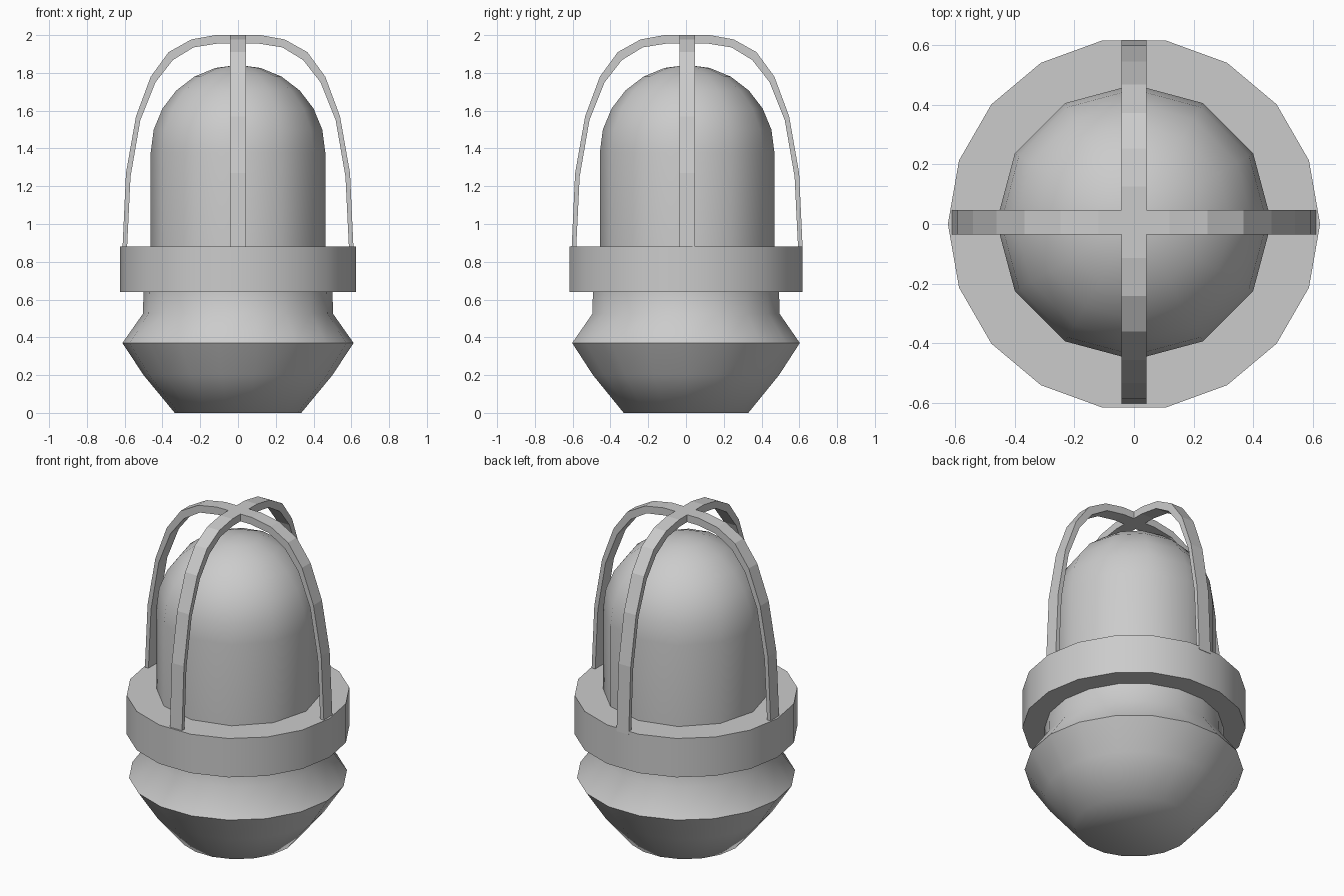
import bpy, bmesh
from math import sin, cos, pi, radians

if "Cube" in bpy.data.objects:
    bpy.data.objects.remove(bpy.data.objects["Cube"])


def finish(name, bm, smooth=None):
    bmesh.ops.recalc_face_normals(bm, faces=bm.faces)
    mesh = bpy.data.meshes.new(name)
    bm.to_mesh(mesh)
    bm.free()
    ob = bpy.data.objects.new(name, mesh)
    bpy.context.collection.objects.link(ob)
    if smooth:
        bpy.ops.object.select_all(action='DESELECT')
        ob.select_set(True)
        bpy.context.view_layer.objects.active = ob
        bpy.ops.object.shade_smooth_by_angle(angle=radians(smooth))
    return ob


def lathe(name, profile, sides, y=0.0, smooth=35):
    """Revolve (radius, z) points around z, with flat caps at both ends."""
    bm = bmesh.new()
    rings = [[bm.verts.new((r * cos(2 * pi * i / sides), y + r * sin(2 * pi * i / sides), z))
              for i in range(sides)] for r, z in profile]
    for a, b in zip(rings, rings[1:]):
        for i in range(sides):
            j = (i + 1) % sides
            bm.faces.new((a[i], a[j], b[j], b[i]))
    bm.faces.new(rings[0])
    bm.faces.new(rings[-1])
    # merge any zero-radius ring into a pole
    bmesh.ops.remove_doubles(bm, verts=bm.verts, dist=1e-4)
    return finish(name, bm, smooth)


def hoop(name, outer, inner, width, along_y, y):
    """Flat strap bent over the dome, from half profiles mirrored about z."""
    bm = bmesh.new()
    full = [[(-h, z) for h, z in p] + [(h, z) for h, z in reversed(p)] for p in (outer, inner)]
    sections = []
    for (ho, zo), (hi, zi) in zip(*full):
        corners = [(ho, -width / 2, zo), (ho, width / 2, zo), (hi, width / 2, zi), (hi, -width / 2, zi)]
        sections.append([bm.verts.new((w, h + y, z) if along_y else (h, w + y, z))
                         for h, w, z in corners])
    for a, b in zip(sections, sections[1:]):
        for i in range(4):
            j = (i + 1) % 4
            bm.faces.new((a[i], a[j], b[j], b[i]))
    bm.faces.new(sections[0])
    bm.faces.new(sections[-1])
    return finish(name, bm)


SHIFT = 0.006  # glass and cage sit slightly toward the back

# socket base and wide collar
lathe("socket_base", [(0.335, 0), (0.50, 0.20), (0.612, 0.37), (0.503, 0.525), (0.50, 0.66)], 18, smooth=60)
lathe("collar", [(0.625, 0.64), (0.625, 0.88)], 18)

# glass dome: straight wall topped by a hemisphere
R = 0.462
dome = [(R, 0.86)] + [(R * cos(radians(a)), 1.38 + R * sin(radians(a))) for a in range(0, 91, 15)]
lathe("glass_dome", dome, 12, SHIFT)

# crossed guard hoops
outer = [(0.612, 0.86), (0.593, 1.27), (0.54, 1.57), (0.462, 1.78), (0.367, 1.91), (0.247, 1.977), (0.12, 2.0)]
inner = [(0.588, 0.86), (0.569, 1.25), (0.517, 1.55), (0.437, 1.75), (0.345, 1.868), (0.235, 1.935), (0.11, 1.955)]
for name, along_y in (("guard_hoop_side", False), ("guard_hoop_front", True)):
    hoop(name, outer, inner, 0.083, along_y, SHIFT)
